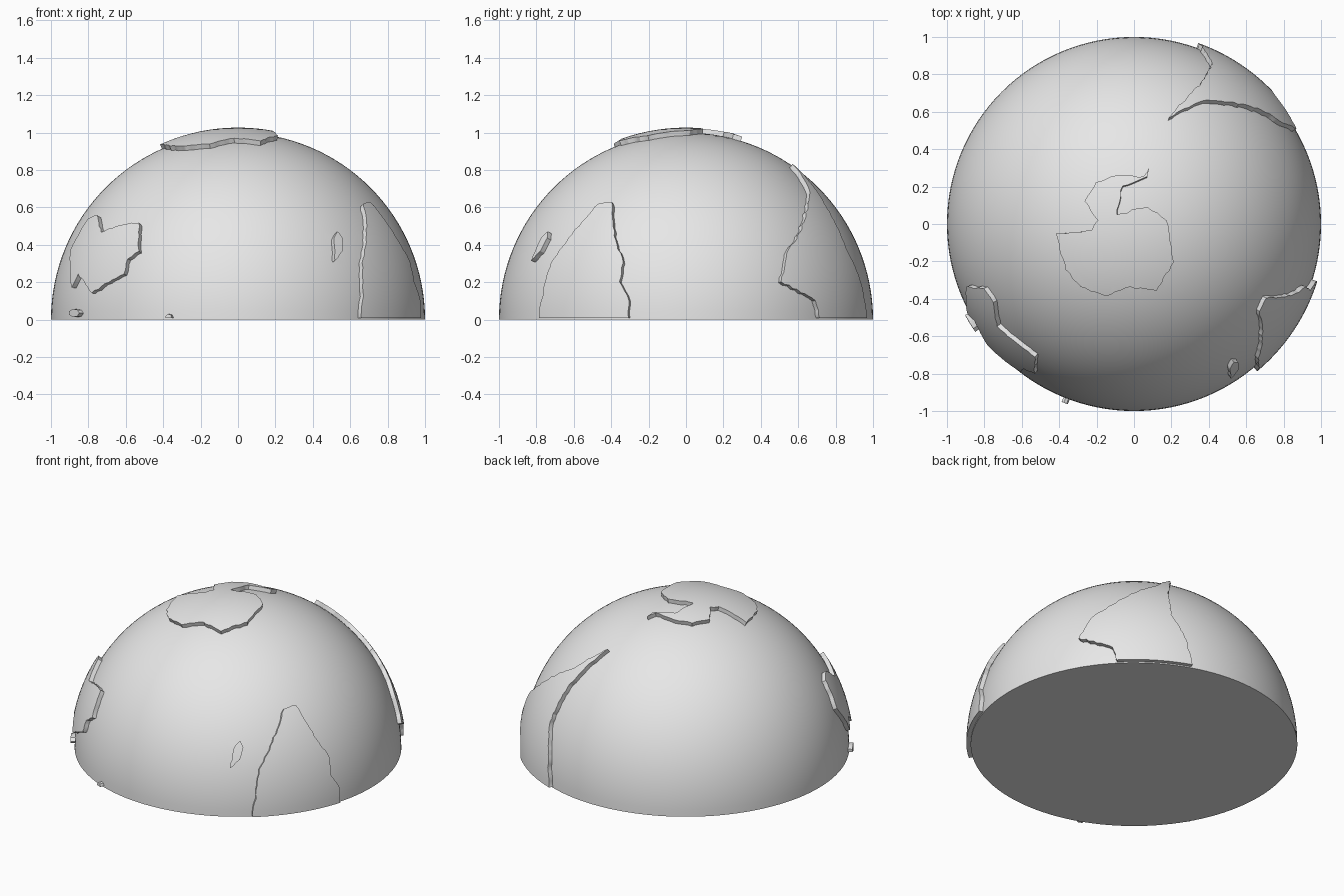
import bpy, bmesh, math, random
from mathutils import Vector

if "Cube" in bpy.data.objects:
    bpy.data.objects.remove(bpy.data.objects["Cube"])

random.seed(4)
SEA, LAND = 1.0, 1.027      # radii of the sea surface and of the raised land

grey = bpy.data.materials.new("plain grey")
grey.diffuse_color = (0.8, 0.8, 0.8, 1)
grey.use_nodes = True
grey.node_tree.nodes["Principled BSDF"].inputs["Base Color"].default_value = grey.diffuse_color


def to_object(bm, name):
    bmesh.ops.recalc_face_normals(bm, faces=bm.faces[:])
    me = bpy.data.meshes.new(name)
    bm.to_mesh(me)
    bm.free()
    me.materials.append(grey)
    ob = bpy.data.objects.new(name, me)
    bpy.context.collection.objects.link(ob)
    return ob


def dome(name, radius, floor):
    """Closed half ball, cut flat at the floor height."""
    bm = bmesh.new()
    bmesh.ops.create_uvsphere(bm, u_segments=128, v_segments=64, radius=radius)
    bmesh.ops.bisect_plane(bm, geom=bm.verts[:] + bm.edges[:] + bm.faces[:], dist=1e-5,
                           plane_co=(0, 0, floor), plane_no=(0, 0, 1), clear_inner=True)
    rim = [e for e in bm.edges if e.is_boundary]
    bmesh.ops.contextual_create(bm, geom=rim)
    return to_object(bm, name)


def boolean(target, other, operation):
    """Apply a boolean and remove the helper."""
    mod = target.modifiers.new("join", 'BOOLEAN')
    mod.operation = operation
    mod.solver = 'EXACT'
    mod.object = other
    bpy.context.view_layer.objects.active = target
    bpy.ops.object.modifier_apply(modifier=mod.name)
    bpy.data.objects.remove(other)


def on_ball(side, a, b):
    """Lift a flat outline point onto the ball on the given side."""
    c = math.sqrt(max(0.0, 1.02 - a * a - b * b))
    return {"right": Vector((c, a, b)), "front": Vector((a, -c, b)),
            "top": Vector((a, b, c))}[side].normalized()


def wedge(name, side, outline, rough):
    """Radial block whose walls follow a slightly ragged coast line."""
    dirs = [on_ball(side, a, b) for a, b in outline]
    coast = []
    for p, q in zip(dirs, dirs[1:] + dirs[:1]):
        coast.append(p)
        n = int((q - p).length / 0.025)
        across = p.cross(q).normalized()
        for i in range(1, n):
            coast.append((p.lerp(q, i / n) + across * random.uniform(-rough, rough)).normalized())
    mid = sum(coast, Vector()).normalized()
    bm = bmesh.new()
    low = [bm.verts.new(d / d.dot(mid) * 0.6) for d in coast]
    high = [bm.verts.new(d / d.dot(mid) * 1.3) for d in coast]
    bm.faces.new(low[::-1])
    bm.faces.new(high)
    for i in range(len(coast)):
        j = (i + 1) % len(coast)
        bm.faces.new((low[i], low[j], high[j], high[i]))
    return to_object(bm, name)


def raise_land(name, side, outline, rough=0.005):
    """Cut a wedge to the land radius and merge it into the globe."""
    land = wedge(name, side, outline, rough)
    boolean(land, dome("land_shell", LAND, 0.008), 'INTERSECT')
    boolean(globe, land, 'UNION')


def ellipse(a, b, ra, rb, n=7):
    turns = [math.tau * i / n for i in range(n)]
    return [(a + ra * math.cos(t), b + rb * math.sin(t)) for t in turns]


# flat-bottomed half globe
globe = dome("half_globe", SEA, 0.0)

# polar land with its curled peninsula
raise_land("polar_land", "top", [
    (-.41, -.05), (-.22, -.03), (-.19, .02), (-.26, .12), (-.20, .22), (-.12, .25),
    (.05, .25), (.08, .295), (.07, .25), (-.06, .20), (-.09, .05), (.07, .09),
    (.17, .02), (.21, -.20), (.12, -.35), (-.02, -.33), (-.15, -.38), (-.28, -.33),
    (-.36, -.24)], .006)

# the two large lands that run down to the rim
raise_land("right_front_land", "right", [
    (-.39, .62), (-.46, .61), (-.60, .45), (-.71, .30), (-.78, -.08), (-.30, -.08),
    (-.30, .10), (-.35, .20), (-.33, .30), (-.37, .42)])
raise_land("right_back_land", "right", [
    (.56, .82), (.65, .68), (.60, .46), (.53, .35), (.50, .20), (.68, .10),
    (.72, -.08), (.955, -.08), (.91, .23), (.84, .38), (.74, .59)])

# left land and the small islands
raise_land("left_front_land", "front", [
    (-.88, .37), (-.79, .53), (-.74, .55), (-.72, .46), (-.56, .51), (-.52, .51),
    (-.52, .36), (-.58, .32), (-.60, .24), (-.77, .14), (-.84, .24), (-.875, .17)])
raise_land("narrow_island", "front", [
    (.51, .31), (.505, .43), (.525, .465), (.55, .43), (.55, .36)], .003)
raise_land("left_islet", "front", ellipse(-.863, .035, .028, .022), 0)
raise_land("front_islet", "front", ellipse(-.365, .01, .017, .02), 0)

bpy.ops.object.select_all(action='DESELECT')
globe.select_set(True)
bpy.context.view_layer.objects.active = globe
bpy.ops.object.shade_smooth_by_angle(angle=math.radians(30))
